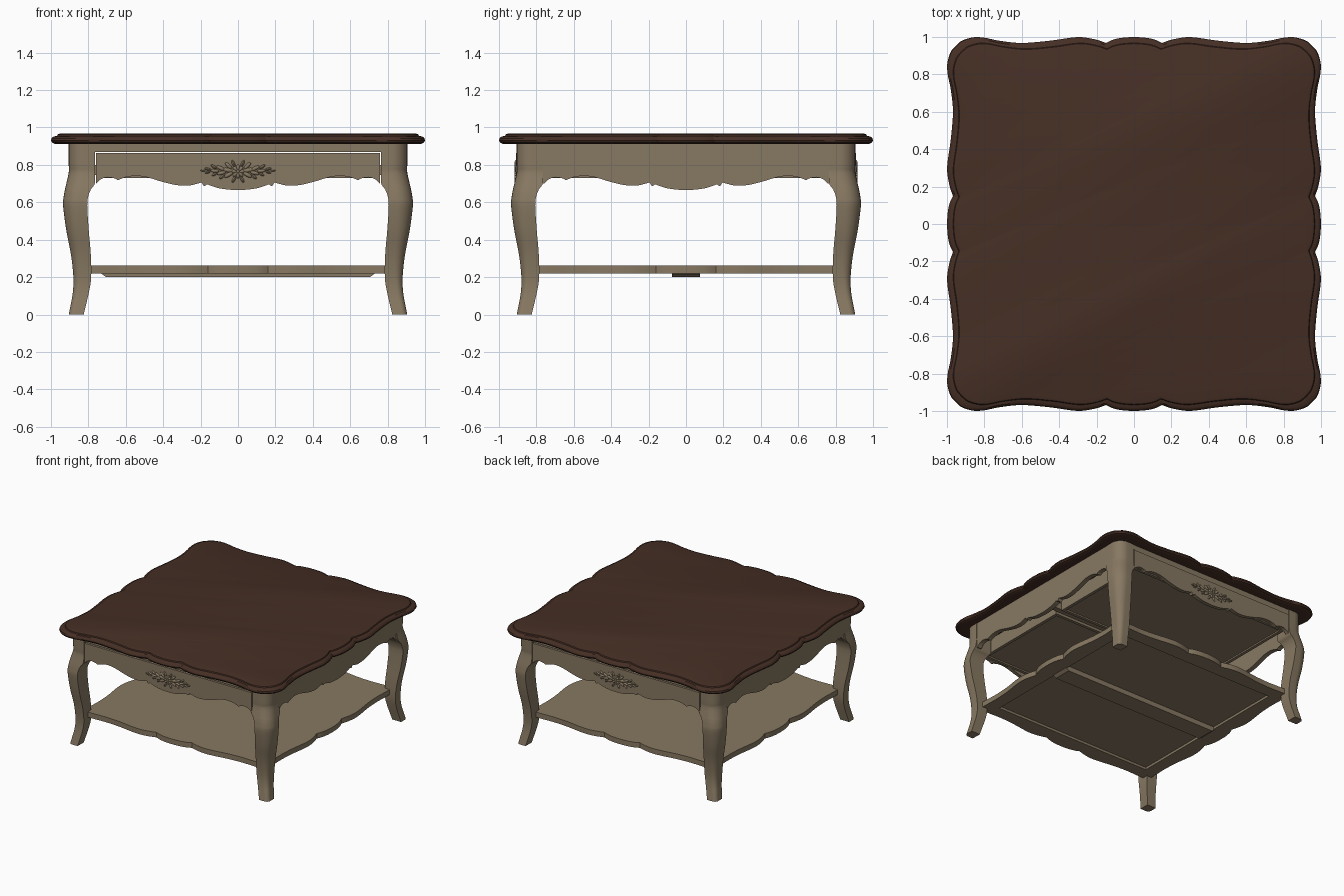
import bpy, bmesh, math
from mathutils import Matrix, Vector

if "Cube" in bpy.data.objects:
    bpy.data.objects.remove(bpy.data.objects["Cube"])


def material(name, rgb):
    m = bpy.data.materials.new(name)
    m.diffuse_color = (*rgb, 1)
    m.use_nodes = True
    m.node_tree.nodes["Principled BSDF"].inputs["Base Color"].default_value = m.diffuse_color
    return m


CREAM = material("taupe paint", (0.245, 0.190, 0.122))
BROWN = material("dark brown wood", (0.060, 0.028, 0.018))


def finish(name, bm, mat, angle=35):
    bmesh.ops.recalc_face_normals(bm, faces=bm.faces[:])
    me = bpy.data.meshes.new(name)
    bm.to_mesh(me)
    bm.free()
    me.materials.append(mat)
    for p in me.polygons:
        p.use_smooth = True
    me.set_sharp_from_angle(angle=math.radians(angle))
    ob = bpy.data.objects.new(name, me)
    bpy.context.collection.objects.link(ob)
    return ob


def smooth(pts, n=5):
    """Catmull-Rom curve through tuples of any size."""
    P = [Vector(p) for p in pts]
    P = [P[0] * 2 - P[1]] + P + [P[-1] * 2 - P[-2]]
    out = []
    for a, b, c, d in zip(P, P[1:], P[2:], P[3:]):
        for k in range(n):
            t = k / n
            out.append(0.5 * (2 * b + (c - a) * t + (2 * a - 5 * b + 4 * c - d) * t * t
                              + (3 * b - a - 3 * c + d) * t ** 3))
    return out + [P[-2]]


def loft(name, rings, mat, angle=35):
    """Skin a stack of equal closed rings and cap both ends."""
    bm = bmesh.new()
    R = [[bm.verts.new(p) for p in ring] for ring in rings]
    n = len(R[0])
    for a, b in zip(R, R[1:]):
        for i in range(n):
            j = (i + 1) % n
            bm.faces.new((a[i], a[j], b[j], b[i]))
    bm.faces.new(R[0])
    bm.faces.new(R[-1])
    return finish(name, bm, mat, angle)


def boxes(name, spans, mat=CREAM):
    bm = bmesh.new()
    for x0, x1, y0, y1, z0, z1 in spans:
        m = Matrix.Translation(((x0 + x1) / 2, (y0 + y1) / 2, (z0 + z1) / 2))
        m = m @ Matrix.Diagonal((x1 - x0, y1 - y0, z1 - z0, 1))
        bmesh.ops.create_cube(bm, size=1, matrix=m)
    return finish(name, bm, mat)


def scalloped_square(lobe, side):
    """Closed outline from the middle lobe and the side run up to the diagonal."""
    half = smooth(lobe)[:-1] + smooth(side)
    quarter = [(p[0], p[1]) for p in half]
    quarter += [(y, x) for x, y in quarter[-2:0:-1]]
    ring = []
    for _ in range(4):
        ring += quarter
        quarter = [(y, -x) for x, y in quarter]
    return ring


# Table top: scalloped board with a moulded edge
outline = scalloped_square(
    [(0, 1), (.06, .996), (.11, .986), (.15, .968)],
    [(.15, .968), (.20, .985), (.27, .998), (.33, .997), (.45, .98), (.6, .968),
     (.72, .98), (.80, .996), (.86, .998), (.92, .98), (.953, .953)])
edge = [(.045, .911), (.02, .913), (.006, .919), (0, .93), (.003, .942), (.014, .952),
        (.032, .955), (.036, .963), (.05, .968)]
loft("table_top", [[(x * (1 - d), y * (1 - d), z) for x, y in outline] for d, z in edge], BROWN)

# Lower shelf: scalloped board, hollowed underneath
so = scalloped_square(
    [(0, .86), (.06, .857), (.12, .845), (.16, .828)],
    [(.16, .828), (.22, .845), (.29, .855), (.37, .85), (.5, .832), (.62, .825),
     (.72, .828), (.83, .83)])
si = [(x * .72 / max(abs(x), abs(y)), y * .72 / max(abs(x), abs(y))) for x, y in so]
loft("lower_shelf", [[(x, y, z) for x, y in r] for r, z in
                     ((so, .262), (so, .22), (si, .22), (si, .24))], CREAM)

# Beam under the shelf, with chamfered ends
beam = [(-.73, .24), (-.73, .218), (-.705, .20), (.705, .20), (.73, .218), (.73, .24)]
loft("shelf_beam", [[(x, y, z) for x, z in beam] for y in (-.075, .075)], CREAM)

# Cabriole legs: (height, inner side, outer side, outer corner radius)
leg = smooth([(0, .825, .905, .03), (.05, .813, .895, .03), (.12, .797, .883, .035),
              (.2, .785, .88, .04), (.32, .787, .893, .055), (.45, .798, .918, .07),
              (.58, .806, .935, .085), (.63, .801, .932, .085), (.67, .786, .925, .085),
              (.70, .766, .918, .085), (.76, .765, .905, .085), (.80, .765, .905, .085),
              (.915, .765, .905, .085)], 4)
for sx, nx in ((-1, "left"), (1, "right")):
    for sy, ny in ((-1, "front"), (1, "back")):
        rings = []
        for z, i, o, r in leg:
            sec = [(i, i), (o, i)]
            for k in range(9):
                a = k * math.pi / 16
                sec.append((o - r + r * math.cos(a), o - r + r * math.sin(a)))
            sec.append((i, o))
            rings.append([(sx * x, sy * y, z) for x, y in sec])
        loft(f"{ny}_{nx}_leg", rings, CREAM, 40)

# Scalloped lower edge shared by the drawer fronts and the side aprons
run = smooth([(.758, .70), (.735, .722), (.70, .734), (.66, .728), (.643, .718)], 4)
run += smooth([(.643, .718), (.60, .734), (.55, .741), (.49, .735), (.42, .714),
               (.34, .694), (.27, .689), (.215, .70), (.195, .706)], 4)
run += smooth([(.195, .706), (.182, .688), (.162, .696), (.15, .69), (.10, .675),
               (.05, .668), (0, .665)], 4)
scallop = [(p[0], p[1]) for p in run]
scallop += [(-x, z) for x, z in scallop[-2::-1]]

# Carved flower spray: (x, z, angle in degrees, length, width)
spray = [(.055, .772, 10, .034, .012), (.05, .748, -30, .030, .011),
         (.05, .795, 45, .026, .010), (.092, .782, 25, .028, .010),
         (.088, .757, -15, .028, .010), (.085, .737, -40, .020, .008),
         (.125, .768, 5, .026, .009), (.13, .79, 35, .019, .008),
         (.125, .75, -30, .018, .007), (.16, .777, 15, .020, .007),
         (.163, .760, -15, .016, .006), (.187, .769, 5, .014, .005),
         (.022, .722, -60, .020, .008), (.025, .808, 65, .020, .008)]
spray += [(-x, z, 180 - a, l, w) for x, z, a, l, w in spray]
for k in range(8):
    a = k * 45
    spray.append((.02 * math.cos(math.radians(a)), .765 + .02 * math.sin(math.radians(a)),
                  a, .018, .010))
spray.append((0, .765, 0, .011, .011))

for s, n in ((-1, "front"), (1, "back")):
    # Drawer front, with a thin gap to the legs and rail
    face = scallop + [(-.758, .864), (.758, .864)]
    loft(f"{n}_drawer_face", [[(x, s * y, z) for x, z in face] for y in (.878, .908)], CREAM, 30)
    # Rail above the drawer
    boxes(f"{n}_rail", [(-.80, .80, *sorted((s * .87, s * .90)), .870, .914)])
    # Drawer box
    a, b = sorted((s * .03, s * .88))
    boxes(f"{n}_drawer_box", [(-.74, .74, a, b, .742, .752),
                              (-.74, -.715, a, b, .73, .85), (.715, .74, a, b, .73, .85),
                              (-.715, .715, a, a + .025, .73, .85),
                              (-.715, .715, b - .025, b, .73, .85)])
    # Carving
    bm = bmesh.new()
    for x, z, ang, l, w in spray:
        m = (Matrix.Translation((x, s * .908, z)) @ Matrix.Rotation(-math.radians(ang), 4, 'Y')
             @ Matrix.Diagonal((l, .010, w, 1)))
        bmesh.ops.create_uvsphere(bm, u_segments=10, v_segments=6, radius=1, matrix=m)
    finish(f"{n}_carving", bm, CREAM)

for s, n in ((-1, "left"), (1, "right")):
    # Side apron
    face = [(.78, .70)] + scallop + [(-.78, .70), (-.78, .914), (.78, .914)]
    loft(f"{n}_apron", [[(s * x, y, z) for y, z in face] for x in (.865, .903)], CREAM, 30)

# Rail between the two drawers
boxes("centre_rail", [(-.87, .87, -.022, .022, .745, .80)])
